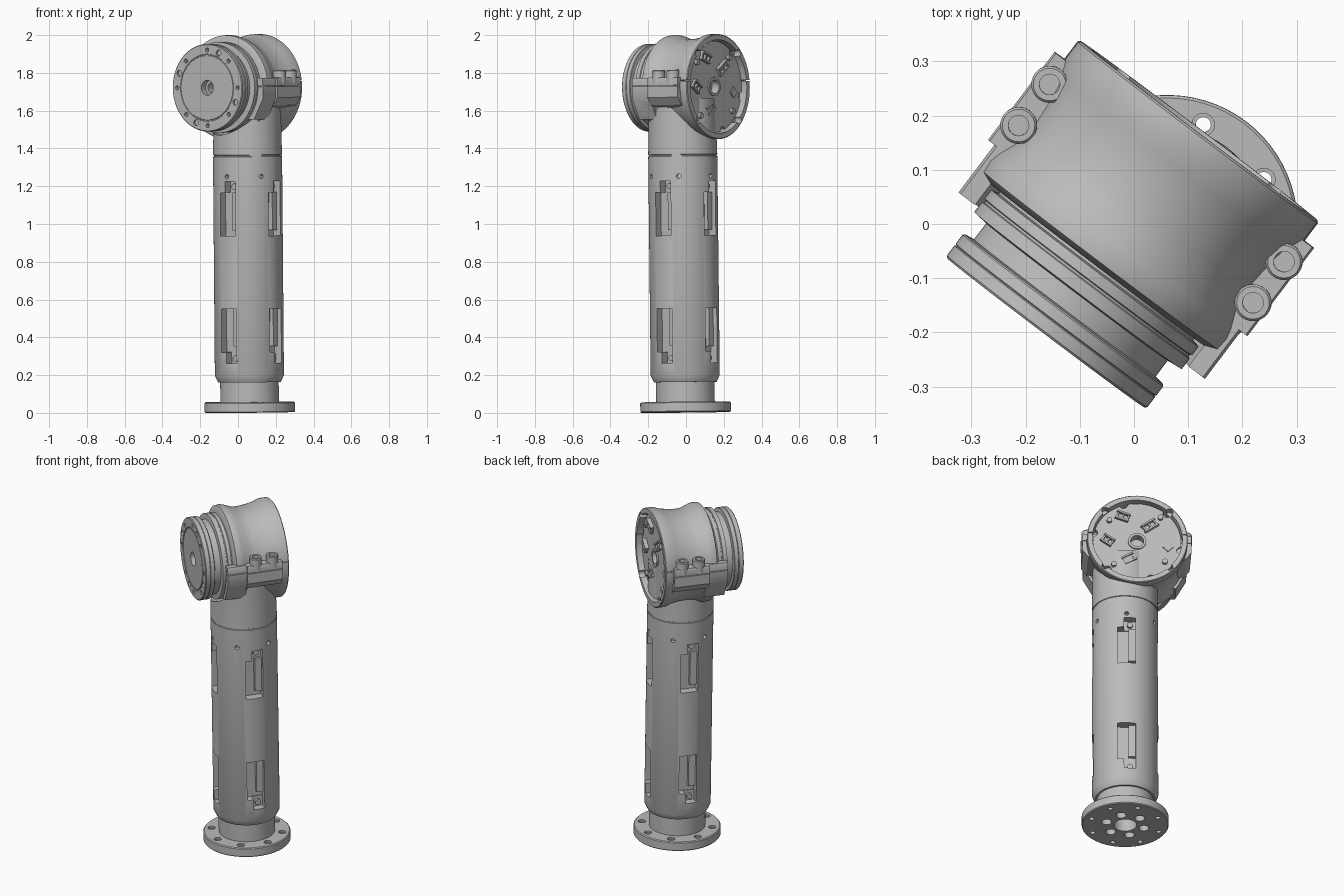
import bpy, bmesh
from math import radians, cos, sin, pi
from mathutils import Matrix, Vector

cube = bpy.data.objects.get("Cube")
if cube:
    bpy.data.objects.remove(cube)

grey = bpy.data.materials.new("satin_grey")
grey.use_nodes = True
grey.diffuse_color = (0.5, 0.5, 0.5, 1)
grey.node_tree.nodes["Principled BSDF"].inputs["Base Color"].default_value = (0.5, 0.5, 0.5, 1)

# Whole arm is turned about z and leans very slightly forward
BASE = (Matrix.Translation((0.062, -0.002, 0.003)) @ Matrix.Rotation(radians(-37.1), 4, 'Z')
        @ Matrix.Rotation(0.014, 4, 'X'))
# Joint frame: x sideways, y up, z along the joint axis to the front
JOINT = Matrix.Translation((-0.059, -0.012, 1.722)) @ Matrix.Rotation(pi / 2, 4, 'X')
I = Matrix()


def move(x, y, z):
    return Matrix.Translation((x, y, z))


def lathe(bm, profile, mat=I, steps=72):
    """Revolve (radius, height) points about z."""
    tmp = bmesh.new()
    vs = [tmp.verts.new((r, 0, h)) for r, h in profile]
    es = [tmp.edges.new(p) for p in zip(vs, vs[1:])]
    bmesh.ops.spin(tmp, geom=vs + es, cent=(0, 0, 0), axis=(0, 0, 1), angle=2 * pi,
                   steps=steps, use_duplicate=False)
    bmesh.ops.remove_doubles(tmp, verts=tmp.verts, dist=1e-5)
    merge(bm, tmp, mat)


def merge(bm, tmp, mat):
    bmesh.ops.recalc_face_normals(tmp, faces=tmp.faces)
    tmp.transform(mat)
    me = bpy.data.meshes.new("tmp")
    tmp.to_mesh(me)
    tmp.free()
    bm.from_mesh(me)
    bpy.data.meshes.remove(me)


def rod(bm, r, z0, z1, mat=I, steps=20):
    lathe(bm, [(0, z0), (r, z0), (r, z1), (0, z1)], mat, steps)


def box(bm, lo, hi, mat=I):
    lo, hi = Vector(lo), Vector(hi)
    tmp = bmesh.new()
    bmesh.ops.create_cube(tmp, size=1)
    size = hi - lo
    tmp.transform(Matrix.Translation((lo + hi) / 2) @ Matrix.Diagonal((*size, 1)))
    merge(bm, tmp, mat)


def prism(bm, outline, z0, z1, mat=I):
    tmp = bmesh.new()
    face = tmp.faces.new([tmp.verts.new((x, y, z0)) for x, y in outline])
    new = bmesh.ops.extrude_face_region(tmp, geom=[face])["geom"]
    bmesh.ops.translate(tmp, vec=(0, 0, z1 - z0),
                        verts=[g for g in new if isinstance(g, bmesh.types.BMVert)])
    merge(bm, tmp, mat)


def make(name, bm):
    me = bpy.data.meshes.new(name)
    bm.transform(BASE)
    bm.to_mesh(me)
    bm.free()
    me.materials.append(grey)
    ob = bpy.data.objects.new(name, me)
    bpy.context.scene.collection.objects.link(ob)
    return ob


def finish(name, bm, cutter=None):
    ob = make(name, bm)
    bpy.ops.object.select_all(action='DESELECT')
    bpy.context.view_layer.objects.active = ob
    ob.select_set(True)
    if cutter:
        tool = make(name + "_cutter", cutter)
        tool.hide_render = True
        mod = ob.modifiers.new("cut", 'BOOLEAN')
        mod.operation, mod.solver, mod.object = 'DIFFERENCE', 'EXACT', tool
        mod.use_self = True
        bpy.ops.object.modifier_apply(modifier=mod.name)
        bpy.data.objects.remove(tool)
    bpy.ops.object.shade_smooth_by_angle(angle=radians(30))
    return ob


def ring(count, radius, start=0):
    for i in range(count):
        a = radians(start) + 2 * pi * i / count
        yield move(radius * cos(a), radius * sin(a), 0)


# Foot flange with bolt circle, centre bore and lightening holes
foot, holes = bmesh.new(), bmesh.new()
lathe(foot, [(0, 0), (.235, 0), (.24, .005), (.24, .05), (.235, .055), (.155, .055),
             (.155, .175), (0, .175)])
for m in ring(8, .197, 62.5):
    rod(holes, .014, -.1, .1, m)
    rod(holes, .021, .045, .1, m)
for m in ring(6, .108, 15):
    rod(holes, .028, -.1, .04, m)
rod(holes, .063, -.1, .12, steps=32)
finish("foot_flange", foot, holes)

# Column tube with stepped windows on four sides and six screw holes
tube, cuts, inserts = bmesh.new(), bmesh.new(), bmesh.new()
lathe(tube, [(0, .16), (.166, .16), (.17, .168), (.183, .195), (.183, 1.355), (.179, 1.357),
             (.179, 1.363), (.183, 1.365), (.18, 1.48), (.18, 1.66), (0, 1.66)])
for i in range(4):
    turn = Matrix.Rotation(i * pi / 2, 4, 'Z')
    for wide, narrow, screw in (((.935, 1.165), (1.1, 1.225), 1.197),
                                ((.32, .55), (.26, .4), .287)):
        box(cuts, (-.05, -.25, wide[0]), (.05, -.13, wide[1]), turn)
        box(cuts, (-.014, -.25, narrow[0]), (.05, -.135, narrow[1]), turn)
        box(inserts, (.012, -.152, wide[0] + .03), (.05, -.12, wide[1]), turn)
        rod(inserts, .016, .12, .15, turn @ move(.02, 0, screw) @ Matrix.Rotation(pi / 2, 4, 'X'))
for i in range(6):
    turn = Matrix.Rotation(i * pi / 3, 4, 'Z')
    rod(cuts, .012, .155, .25, turn @ move(0, 0, 1.25) @ Matrix.Rotation(pi / 2, 4, 'X'))
rod(cuts, .252, .1, .4, JOINT, 72)
finish("column_tube", tube, cuts)
finish("window_inserts", inserts)

# Waisted joint housing with an open back cup
shell, cuts = bmesh.new(), bmesh.new()
lathe(shell, [(0, -.14), (.248, -.14), (.248, -.21), (.274, -.21), (.278, -.206), (.278, -.165),
              (.266, -.135), (.256, -.08), (.252, -.03), (.256, .005), (.272, .045),
              (.277, .065), (.275, .09), (.25, .1), (0, .1)], JOINT, 96)
for side in (-1, 1):
    box(cuts, (side * .265 - .03, .03, -.25), (side * .265 + .03, .034, -.15), JOINT)
for m in ring(4, .25, 45):
    rod(cuts, .02, -.25, -.17, JOINT @ m)
finish("joint_housing", shell, cuts)

# Side clamps: bolted lug and forward wing, bored for the rotor
clamps, cuts = bmesh.new(), bmesh.new()
lug = [(.2, .05), (.296, .05), (.3, .04), (.3, -.055), (.27, -.095), (.2, -.12)]
wing = [(.19, .05), (.28, .05), (.285, .04), (.285, -.06), (.225, -.17), (.17, -.17)]
for side in (-1, 1):
    prism(clamps, [(side * x, y) for x, y in lug], -.165, .038, JOINT)
    prism(clamps, [(side * x, y) for x, y in wing], .03, .148, JOINT)
    box(cuts, (side * .3 - .06, .004, -.2), (side * .3 + .06, .008, .2), JOINT)
    for s in (-.113, -.018):
        up = JOINT @ move(side * .271, 0, s) @ Matrix.Rotation(-pi / 2, 4, 'X')
        lathe(clamps, [(0, .02), (.034, .02), (.034, .085), (.03, .09), (0, .09)], up, 28)
        rod(cuts, .019, .06, .2, up)
rod(cuts, .252, .09, .3, JOINT, 72)
finish("side_clamps", clamps, cuts)

# Rotor: inner ring, groove and front output disc
rotor, cuts = bmesh.new(), bmesh.new()
lathe(rotor, [(0, .08), (.225, .08), (.225, .105), (.24, .108), (.24, .128), (.236, .13),
              (.236, .134), (.24, .136), (.24, .16), (.21, .163), (.21, .2), (.229, .203),
              (.232, .206), (.232, .227), (.229, .229), (.232, .231), (.232, .254),
              (.228, .258), (.178, .258), (.176, .255), (.172, .255), (.17, .258), (0, .258)],
      JOINT, 96)
rod(cuts, .04, .22, .4, JOINT, 32)
rod(cuts, .026, .15, .4, JOINT, 32)
for m in ring(8, .2):
    rod(cuts, .011, .235, .4, JOINT @ m)
for m in ring(4, .2, 67.5):
    rod(cuts, .016, .245, .4, JOINT @ m)
finish("rotor", rotor, cuts)

# Circuit board in the back cup, with notched edge and centre bore
board, cuts = bmesh.new(), bmesh.new()
rod(board, .243, -.178, -.135, JOINT, 72)
rod(board, .05, -.186, -.13, JOINT, 40)
rod(cuts, .036, -.3, -.1, JOINT, 40)
for m in ring(6, .245, 12):
    rod(cuts, .022, -.3, -.15, JOINT @ m)
finish("circuit_board", board, cuts)

# Connectors, chip and screw posts on the board
bits = bmesh.new()
for x, y, angle, w in ((.08, .155, 20, .038), (-.07, .1, -35, .045), (.163, 0, 35, .034),
                       (.045, -.115, -30, .036)):
    m = JOINT @ move(x, y, 0) @ Matrix.Rotation(radians(angle), 4, 'Z')
    box(bits, (-w, -.024, -.196), (w, -.014, -.17), m)
    box(bits, (-w, .014, -.2), (w, .024, -.17), m)
    for k in (-1, 0, 1):
        box(bits, (k * w * .8 - .005, -.02, -.192), (k * w * .8 + .005, .02, -.17), m)
box(bits, (-.022, -.022, -.184), (.022, .022, -.17),
    JOINT @ move(-.17, -.03, 0) @ Matrix.Rotation(pi / 4, 4, 'Z'))
for m in ring(4, .2, 40):
    rod(bits, .015, -.195, -.17, JOINT @ m)
finish("board_components", bits)
